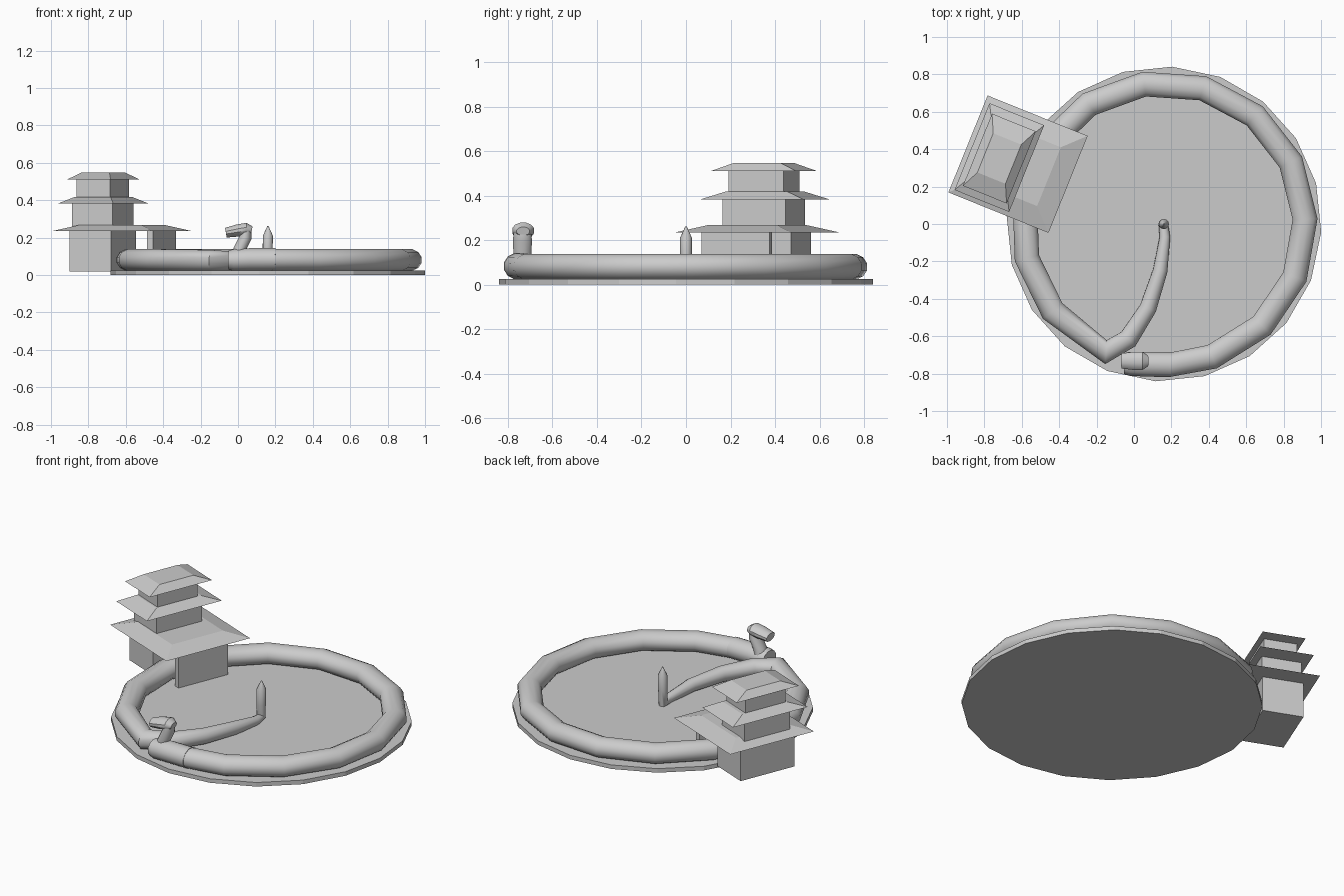
import bpy, bmesh, math
from mathutils import Vector, Matrix

if "Cube" in bpy.data.objects:
    bpy.data.objects.remove(bpy.data.objects["Cube"])

YAW = math.radians(-22)
CX = 0.16  # centre of the round plate


def finish(name, bm, smooth=None):
    bmesh.ops.recalc_face_normals(bm, faces=bm.faces)
    me = bpy.data.meshes.new(name)
    bm.to_mesh(me)
    bm.free()
    ob = bpy.data.objects.new(name, me)
    bpy.context.collection.objects.link(ob)
    if smooth:
        bpy.ops.object.select_all(action='DESELECT')
        ob.select_set(True)
        bpy.context.view_layer.objects.active = ob
        bpy.ops.object.shade_smooth_by_angle(angle=math.radians(smooth))
    return ob


def sweep(name, path, sides=12):
    """Tube through (x, y, z, half width, half height) with a carried-over frame."""
    bm = bmesh.new()
    pts = [Vector(p[:3]) for p in path]
    n = len(pts)
    rings, side, last = [], None, None
    for i, p in enumerate(pts):
        a = (p - pts[i - 1]).normalized() if i else None
        b = (pts[i + 1] - p).normalized() if i < n - 1 else None
        t = ((a or b) + (b or a)).normalized()
        if side is None:
            side = t.cross(Vector((0, 0, 1))).normalized()
        else:
            side = last.rotation_difference(t) @ side
        last = t
        up = side.cross(t)
        w, h = path[i][3:]
        ring = []
        for k in range(sides):
            ang = math.tau * (k + 0.5) / sides
            v = p + side * (w * math.cos(ang)) + up * (h * math.sin(ang))
            v.z = max(v.z, 0)
            ring.append(bm.verts.new(v))
        rings.append(ring)
    for r, s in zip(rings, rings[1:]):
        for k in range(sides):
            j = (k + 1) % sides
            bm.faces.new((r[k], r[j], s[j], s[k]))
    bm.faces.new(rings[0])
    bm.faces.new(rings[-1])
    return finish(name, bm, 40)


def block(name, centre, size, z0, z1, inset=(0, 0)):
    """Turned box; with an inset it becomes a hipped roof with a flat top."""
    bm = bmesh.new()
    bmesh.ops.create_cube(bm, size=1)
    for v in bm.verts:
        top = v.co.z > 0
        for ax in (0, 1):
            s = math.copysign(1, v.co[ax])
            v.co[ax] = s * (size[ax] / 2 - (inset[ax] if top else 0))
        v.co.z = z1 if top else z0
    rot = Matrix.Translation((*centre, 0)) @ Matrix.Rotation(YAW, 4, 'Z')
    bm.transform(rot)
    return finish(name, bm)


# Round base plate, 20 sides
bm = bmesh.new()
bmesh.ops.create_cone(bm, cap_ends=True, segments=20, radius1=0.842, radius2=0.842, depth=0.025)
bm.transform(Matrix.Translation((CX, 0, 0.0125)) @ Matrix.Rotation(math.radians(-3), 4, 'Z'))
finish("base_plate", bm)

# Long coiled body, ending in a tapering tail with an upright tip
body = [(0.18, -0.755, 0.082, 0.066, 0.06)]
for i in range(14):
    a = math.radians(-70 + 24 * i)
    body.append((CX + 0.755 * math.cos(a), 0.755 * math.sin(a), 0.08, 0.069, 0.06))
body[-1] = (-0.15, -0.685, 0.078, 0.066, 0.058)
body += [(-0.03, -0.615, 0.075, 0.055, 0.052), (0.075, -0.45, 0.068, 0.047, 0.047),
         (0.14, -0.25, 0.058, 0.04, 0.04), (0.165, -0.07, 0.04, 0.029, 0.029),
         (0.157, 0.0, 0.04, 0.026, 0.026), (0.158, 0.0, 0.12, 0.027, 0.027),
         (0.16, 0.0, 0.21, 0.027, 0.027), (0.16, 0.0, 0.262, 0.003, 0.003)]
sweep("coiled_body", body)

# Front end of the body, neck and head
sweep("chest", [(0.2, -0.752, 0.083, 0.069, 0.062), (0.06, -0.75, 0.083, 0.068, 0.062),
                (-0.02, -0.747, 0.08, 0.066, 0.06), (-0.05, -0.745, 0.08, 0.06, 0.053)])
sweep("neck", [(0.0, -0.735, 0.08, 0.045, 0.045), (0.01, -0.735, 0.14, 0.042, 0.034),
               (0.04, -0.735, 0.2, 0.044, 0.034), (0.042, -0.735, 0.235, 0.04, 0.03)])
sweep("head", [(0.074, -0.732, 0.24, 0.03, 0.02), (0.045, -0.732, 0.246, 0.05, 0.034),
               (0.0, -0.732, 0.238, 0.05, 0.034), (-0.065, -0.732, 0.226, 0.042, 0.027)])

# Three-tier tower: walls and flat-topped hipped roofs
tower = (-0.723, 0.35)
walls = [((0.24, 0.36), 0.018, 0.25), ((0.233, 0.305), 0.25, 0.395), ((0.194, 0.267), 0.395, 0.52)]
roofs = [((-0.62, 0.32), (0.577, 0.559), 0.235, 0.267, (0.11, 0.11)),
         ((-0.72, 0.355), (0.315, 0.5), 0.383, 0.418, (0.055, 0.1)),
         ((-0.72, 0.35), (0.252, 0.416), 0.51, 0.547, (0.045, 0.095))]
for i, (size, z0, z1) in enumerate(walls):
    block(f"tower_wall_{i + 1}", tower, size, z0, z1)
for i, (c, size, z0, z1, inset) in enumerate(roofs):
    block(f"tower_roof_{i + 1}", c, size, z0, z1, inset)

# Thin screen wall holding up the overhanging lower roof
block("porch_wall", (-0.409, 0.228), (0.033, 0.33), 0.02, 0.24)
